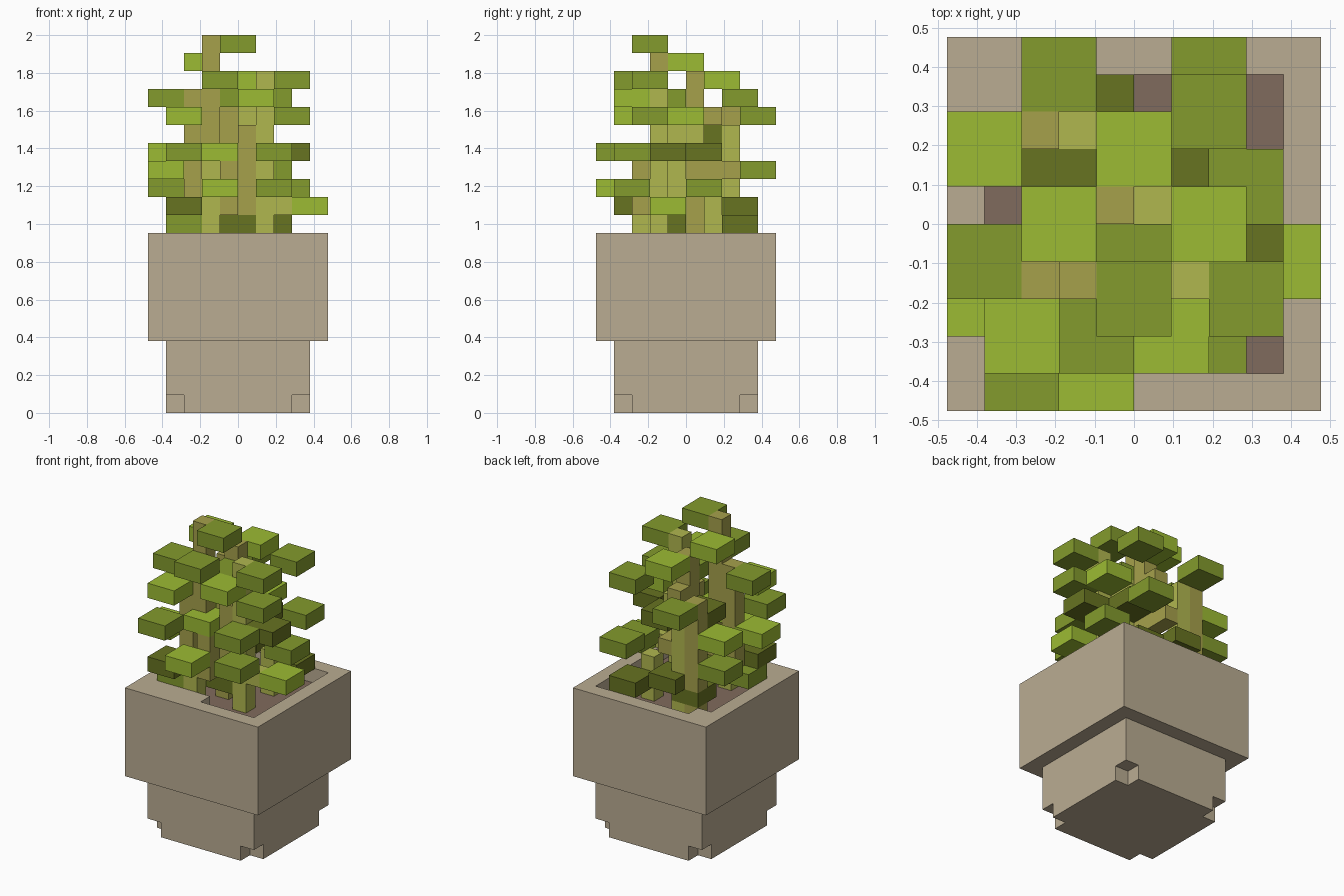
import bpy
import bmesh
from itertools import product
from mathutils import Vector

cube = bpy.data.objects.get("Cube")
if cube:
    bpy.data.objects.remove(cube)

UNIT = 2 / 21      # edge of one block
HALF = 5           # half the width of the pot, in blocks
RIM = 10           # level of the rim, in blocks


def linear(value):
    value /= 255
    return value / 12.92 if value <= 0.04045 else ((value + 0.055) / 1.055) ** 2.4


def make_material(name, red, green, blue):
    colour = (linear(red), linear(green), linear(blue), 1)
    mat = bpy.data.materials.new(name)
    mat.use_nodes = True
    mat.diffuse_color = colour
    shader = mat.node_tree.nodes["Principled BSDF"]
    shader.inputs["Base Color"].default_value = colour
    shader.inputs["Roughness"].default_value = 0.9
    return mat


materials = {
    "clay": make_material("clay", 186, 172, 146),
    "soil": make_material("soil", 128, 107, 93),
    "light": make_material("light leaf", 156, 187, 51),
    "mid": make_material("mid leaf", 131, 155, 45),
    "dark": make_material("dark leaf", 103, 115, 33),
    "pale_stem": make_material("pale stem", 176, 183, 79),
    "tan_stem": make_material("tan stem", 166, 161, 75),
}

parts = {}       # part name -> (material key, set of cells)
occupied = {}    # cell -> part name, first come first kept


def add_part(name, key, cells):
    kept = {c for c in cells if c not in occupied}
    occupied.update((c, name) for c in kept)
    parts[name] = (key, kept)


def box(i, j, k, width, depth, height):
    return set(product(range(i, i + width), range(j, j + depth), range(k, k + height)))


# Pot: narrow foot with notched corners, wide body with a planting hole
foot = box(1, 1, 0, 8, 8, 4) - {(i, j, 0) for i in (1, 8) for j in (1, 8)}
hole = box(1, 1, 9, 8, 8, 1) - box(1, 1, 9, 4, 1, 1) - {(1, 8, 9)}
soil = {(i, j, 8) for i, j, k in hole}
add_part("pot", "clay", foot | box(0, 0, 4, 10, 10, 6) - hole - soil)
add_part("soil", "soil", soil)

# Leaves: two by two pads at (column, row, level above the rim)
leaves = {
    "light": [(2, 4, 9), (4, 6, 8), (5, 1, 7), (1, 1, 6), (6, 4, 6), (3, 2, 4),
              (0, 6, 4), (0, 2, 3), (3, 0, 2), (8, 3, 1)],
    "mid": [(4, 2, 10), (3, 1, 8), (7, 2, 8), (0, 3, 7), (4, 3, 7), (6, 7, 7),
            (2, 8, 6), (7, 2, 6), (1, 0, 4), (6, 1, 4), (6, 8, 3), (0, 6, 2),
            (6, 1, 2), (7, 5, 2), (1, 2, 0)],
    "dark": [(2, 5, 5), (5, 5, 4), (7, 3, 4), (3, 7, 1), (1, 1, 1),
             (6, 7, 0), (2, 6, 0), (4, 3, 0)],
}
for key, places in leaves.items():
    for number, (i, j, level) in enumerate(places, 1):
        add_part(f"{key}_leaf_{number}", key, box(i, j, RIM + level, 2, 2, 1))

# Stems: upright posts (column, row, lowest level, top level)
stems = {
    "tan_stem": [(3, 3, 5, 10), (2, 3, 1, 7), (4, 5, -1, 8), (2, 7, -1, 6),
                 (4, 2, 1, 3), (5, 3, 1, 5), (4, 6, 3, 3), (4, 7, 3, 3),
                 (4, 6, 6, 6), (4, 4, -1, -1)],
    "pale_stem": [(6, 3, -1, 8), (3, 7, -1, 5), (3, 2, -1, 1), (5, 4, 1, 6),
                  (5, 5, 5, 5), (7, 3, 1, 1), (6, 6, -1, 1)],
}
for key, posts in stems.items():
    for number, (i, j, low, top) in enumerate(posts, 1):
        add_part(f"{key}_{number}", key, box(i, j, RIM + low, 1, 1, top - low + 1))

# Skin each part: only the faces that do not touch another block
directions = [Vector(d) for d in product((-1, 0, 1), repeat=3) if sum(map(abs, d)) == 1]


def build(name, key, cells):
    bm = bmesh.new()
    for cell in sorted(cells):
        centre = Vector(cell) + Vector((0.5, 0.5, 0.5)) - Vector((HALF, HALF, 0))
        for normal in directions:
            if tuple(int(a + b) for a, b in zip(cell, normal)) in occupied:
                continue
            side = Vector((normal.y, normal.z, normal.x))
            up = normal.cross(side)
            corners = (-side - up, side - up, side + up, up - side)
            bm.faces.new([bm.verts.new((centre + (normal + c) / 2) * UNIT) for c in corners])
    if not bm.faces:
        bm.free()
        return
    bmesh.ops.remove_doubles(bm, verts=bm.verts, dist=UNIT / 100)
    bmesh.ops.dissolve_limit(bm, angle_limit=0.01, verts=bm.verts, edges=bm.edges)
    mesh = bpy.data.meshes.new(name)
    bm.to_mesh(mesh)
    bm.free()
    mesh.materials.append(materials[key])
    bpy.context.collection.objects.link(bpy.data.objects.new(name, mesh))


for name, (key, cells) in parts.items():
    build(name, key, cells)
